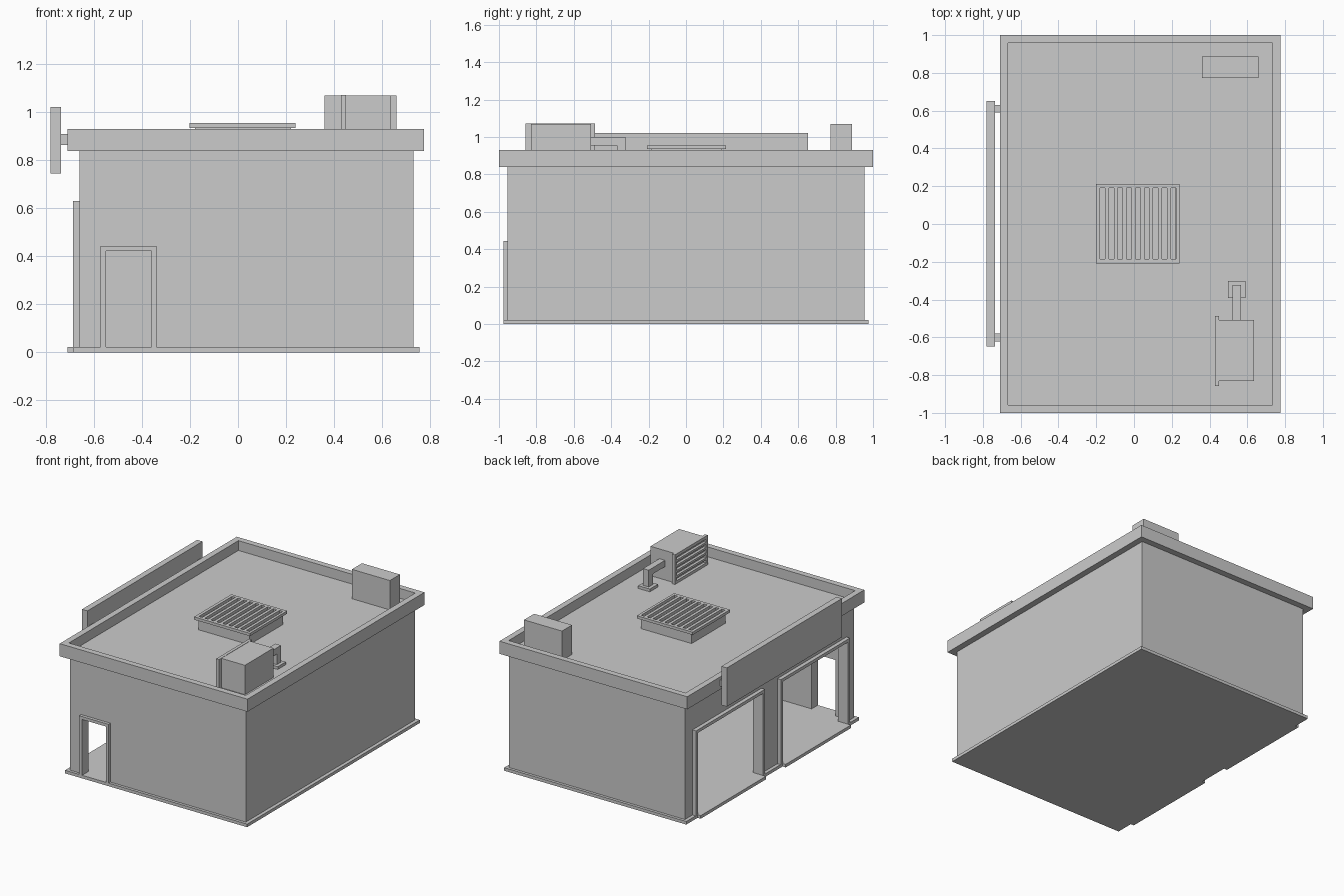
import bpy

if "Cube" in bpy.data.objects:
    bpy.data.objects.remove(bpy.data.objects["Cube"])


def box(name, x0, x1, y0, y1, z0, z1):
    """Axis-aligned box from its limits."""
    bpy.ops.mesh.primitive_cube_add(size=1)
    ob = bpy.context.object
    ob.name = name
    for v in ob.data.vertices:
        v.co = ((x0 if v.co.x < 0 else x1),
                (y0 if v.co.y < 0 else y1),
                (z0 if v.co.z < 0 else z1))
    return ob


def cut(ob, *limits):
    """Subtract a box from ob and discard the cutter."""
    cutter = box("cutter", *limits)
    mod = ob.modifiers.new("cut", "BOOLEAN")
    mod.operation, mod.solver, mod.object = "DIFFERENCE", "EXACT", cutter
    bpy.context.view_layer.objects.active = ob
    bpy.ops.object.modifier_apply(modifier=mod.name)
    bpy.data.objects.remove(cutter, do_unlink=True)


FLOOR, DECK = 0.022, 0.86
BAYS = {"rear": (0.09, 0.87), "front": (-0.87, -0.09)}
TRIM = 0.022

# Floor slab and hollow walls
box("floor_slab", -0.685, 0.755, -0.975, 0.975, 0, FLOOR)
walls = box("walls", -0.66, 0.73, -0.955, 0.955, FLOOR, 0.84)
cut(walls, -0.61, 0.68, -0.905, 0.905, -0.1, 1)

# Garage bays on the left side: opening, frame and sill
for side, (a, b) in BAYS.items():
    opening = (a + TRIM, b - TRIM, -0.1, 0.63 - TRIM)
    cut(walls, -0.8, -0.5, *opening)
    frame = box(f"{side}_bay_frame", -0.688, -0.66, a, b, FLOOR, 0.63)
    cut(frame, -0.8, -0.5, *opening)
    box(f"{side}_bay_sill", -0.71, -0.685, a + TRIM, b - TRIM, 0, FLOOR)

# Front doorway
cut(walls, -0.55, -0.36, -1.1, -0.8, -0.1, 0.422)
door_frame = box("door_frame", -0.572, -0.34, -0.977, -0.955, FLOOR, 0.443)
cut(door_frame, -0.55, -0.36, -1.1, -0.8, -0.1, 0.422)

# Roof with raised parapet
roof = box("roof", -0.71, 0.775, -1, 1, 0.84, 0.93)
cut(roof, -0.667, 0.732, -0.957, 0.957, DECK, 1.1)

# Blank sign board on two brackets
box("sign_board", -0.78, -0.737, -0.648, 0.652, 0.745, 1.022)
for i, y in enumerate((-0.602, 0.61)):
    box(f"sign_bracket_{i + 1}", -0.737, -0.71, y - 0.021, y + 0.021, 0.865, 0.91)

# Roof vent: curb and slotted lid
box("vent_curb", -0.18, 0.22, -0.187, 0.193, DECK, 0.935)
lid = box("vent_lid", -0.202, 0.24, -0.208, 0.213, 0.935, 0.955)
for i in range(9):
    x = -0.18 + i * 0.0469
    cut(lid, x, x + 0.026, -0.185, 0.191, 0.9, 1)

# Air conditioner: body, louvre frame and slats
box("cooler_body", 0.45, 0.636, -0.83, -0.507, DECK, 1.07)
grille = box("cooler_grille", 0.428, 0.45, -0.857, -0.487, DECK, 1.072)
for i in range(5):
    z = DECK + 0.02 + i * 0.037
    cut(grille, 0.4, 0.447, -0.838, -0.506, z, z + 0.022)

# Duct from the cooler down into the roof
box("duct_arm", 0.521, 0.566, -0.507, -0.323, 0.955, 1.0)
box("duct_leg", 0.521, 0.566, -0.37, -0.323, DECK + 0.02, 0.955)
box("duct_foot", 0.497, 0.589, -0.392, -0.301, DECK, DECK + 0.02)

# Roof box near the back
box("roof_box", 0.36, 0.66, 0.773, 0.887, DECK, 1.07)
